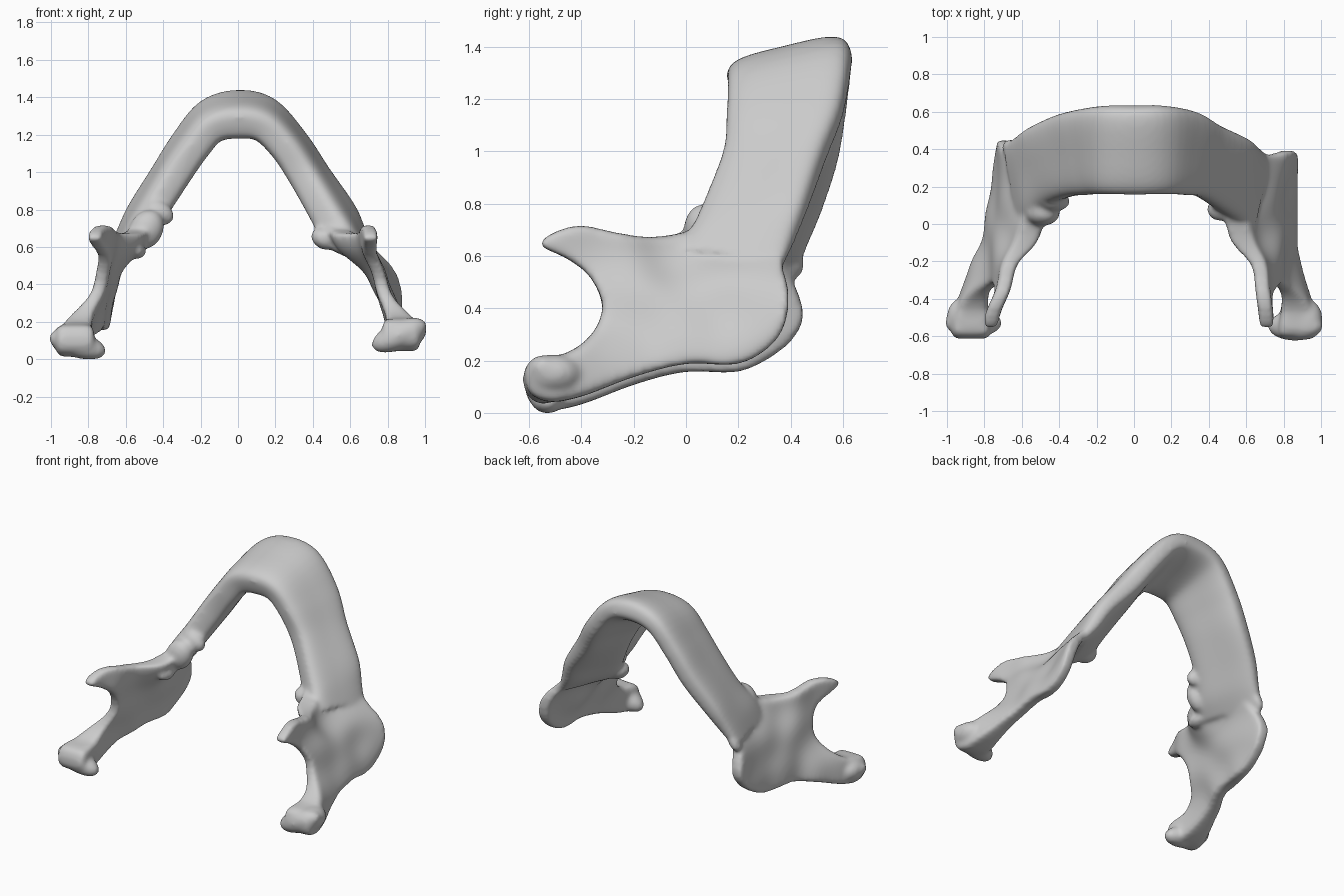
import bpy, bmesh, math
from mathutils import Vector, Matrix

if "Cube" in bpy.data.objects:
    bpy.data.objects.remove(bpy.data.objects["Cube"])


def spline(pts, n, closed=False):
    """Catmull-Rom through equal-length number tuples"""
    out, k = [], len(pts)
    pick = (lambda i: pts[i % k]) if closed else (lambda i: pts[max(0, min(k - 1, i))])
    for i in range(k if closed else k - 1):
        p = [pick(i + j) for j in (-1, 0, 1, 2)]
        for s in range(n):
            t = s / n
            out.append([0.5 * (2 * b + (c - a) * t + (2 * a - 5 * b + 4 * c - d) * t * t
                               + (3 * b - a - 3 * c + d) * t ** 3) for a, b, c, d in zip(*p)])
    if not closed:
        out.append(list(pts[-1]))
    return out


def finish(bm, name):
    bmesh.ops.recalc_face_normals(bm, faces=bm.faces)
    me = bpy.data.meshes.new(name)
    bm.to_mesh(me)
    bm.free()
    ob = bpy.data.objects.new(name, me)
    bpy.context.collection.objects.link(ob)
    return ob


def remesh(ob, voxel, factor, rounds):
    bpy.ops.object.select_all(action='DESELECT')
    bpy.context.view_layer.objects.active = ob
    ob.select_set(True)
    m = ob.modifiers.new("fuse", 'REMESH')
    m.mode, m.voxel_size = 'VOXEL', voxel
    s = ob.modifiers.new("soften", 'SMOOTH')
    s.factor, s.iterations = factor, rounds
    for name in ("fuse", "soften"):
        bpy.ops.object.modifier_apply(modifier=name)


def loft(rings, name):
    bm = bmesh.new()
    vs = [[bm.verts.new(p) for p in r] for r in rings]
    n = len(vs[0])
    for a, b in zip(vs, vs[1:]):
        for i in range(n):
            bm.faces.new((a[i], a[(i + 1) % n], b[(i + 1) % n], b[i]))
    bm.faces.new(vs[0])
    bm.faces.new(vs[-1])
    return finish(bm, name)


def power(v, e):
    return math.copysign(abs(v) ** e, v)


def blob(name, c, r, tilt=0):
    bm = bmesh.new()
    bmesh.ops.create_uvsphere(bm, u_segments=24, v_segments=16, radius=1)
    bm.transform(Matrix.Translation(c) @ Matrix.Rotation(tilt, 4, 'Y') @ Matrix.Diagonal((*r, 1)))
    return finish(bm, name)


# Body arch: tooth edge xyz, lower border xyz, thickness at both
stations = [
    (-.57, -.03, .58, -.68, .43, .56, .14, .08),
    (-.51, .04, .68, -.62, .47, .67, .21, .12),
    (-.43, .11, .81, -.55, .52, .80, .21, .15),
    (-.32, .15, .99, -.42, .58, .99, .22, .17),
    (-.22, .16, 1.13, -.31, .61, 1.17, .22, .17),
    (-.13, .165, 1.23, -.17, .63, 1.345, .23, .17),
    (0, .165, 1.255, 0, .63, 1.395, .24, .18),
    (.13, .165, 1.235, .17, .63, 1.355, .23, .17),
    (.24, .16, 1.13, .33, .60, 1.17, .22, .17),
    (.33, .15, .99, .45, .53, .99, .22, .17),
    (.43, .09, .81, .60, .46, .80, .24, .14),
    (.51, .03, .68, .66, .41, .67, .25, .12),
    (.60, -.04, .60, .71, .37, .57, .16, .08),
]
path = spline(stations, 5)
mid = [Vector([(r[i] + r[i + 3]) / 2 for i in range(3)]) for r in path]
rings = []
for k, r in enumerate(path):
    A, B = Vector(r[:3]), Vector(r[3:6])
    tan = mid[min(k + 1, len(mid) - 1)] - mid[max(k - 1, 0)]
    nrm = tan.cross(B - A).normalized()
    ring = []
    for i in range(32):
        a = 2 * math.pi * i / 32
        u, v = power(math.cos(a), .75), power(math.sin(a), .6)
        t = r[6] + (r[7] - r[6]) * (u + 1) / 2
        t *= 1 - .15 * (1 - u * u)
        ring.append(mid[k] + (B - A) / 2 * u + nrm * t / 2 * v)
    rings.append(ring)
parts = [loft(rings, "jaw_body")]

# Branch outline in y, z (coronoid, notch, condyle, angle)
outline = [(-.56, .65), (-.50, .70), (-.40, .725), (-.28, .70), (-.14, .68), (0, .70), (.08, .74),
           (.2, .76), (.34, .70), (.375, .63), (.37, .56), (.39, .49), (.385, .37), (.33, .27), (.2, .195),
           (0, .195), (-.2, .145), (-.4, .07), (-.53, .05), (-.61, .10), (-.59, .21), (-.46, .235),
           (-.36, .31), (-.32, .42), (-.37, .53), (-.46, .60)]
# Sheet controls: y, z, right x, left x, thickness
controls = [(-.52, .65, .71, .77, .08), (-.3, .64, .68, .68, .08), (-.02, .65, .57, .57, .15),
            (-.31, .42, .76, .73, .065), (-.56, .13, .87, .87, .22), (-.43, .15, .88, .87, .16),
            (-.28, .2, .85, .83, .10), (0, .24, .84, .76, .09), (.1, .45, .74, .68, .10),
            (.3, .5, .76, .67, .09), (.4, .4, .87, .70, .08), (.25, .22, .84, .72, .08),
            (.36, .70, .645, .60, .07), (-.15, .4, .77, .72, .08), (.1, .78, .48, .46, .10),
            (.25, .72, .58, .55, .08)]


def branch(side):
    left = side < 0
    pts = []
    for y, z in spline(outline, 4, True):
        if left:
            y += .06 * max(0, min(1, (y - .15) / .2)) * math.exp(-((z - .38) / .13) ** 2)
            z -= .03 * max(0, min(1, (.5 - z) / .25))
        pts.append((y, z))
    # flat slab, later bent sideways onto the sheet controls
    bm = bmesh.new()
    f = bm.faces.new([bm.verts.new((-.05, y, z)) for y, z in pts])
    ext = bmesh.ops.extrude_face_region(bm, geom=[f])
    moved = [v for v in ext['geom'] if isinstance(v, bmesh.types.BMVert)]
    bmesh.ops.translate(bm, verts=moved, vec=(.1, 0, 0))
    bmesh.ops.holes_fill(bm, edges=[e for e in bm.edges if e.is_boundary], sides=0)
    bmesh.ops.triangulate(bm, faces=bm.faces)
    ob = finish(bm, "left_branch" if left else "right_branch")
    remesh(ob, .013, .5, 5)
    for v in ob.data.vertices:
        x, y, z = v.co
        w = [math.exp(-((y - c[0]) ** 2 + (z - c[1]) ** 2) / (2 * .1 ** 2)) + 1e-9 for c in controls]
        s = sum(w)
        cx = sum(a * c[3 if left else 2] for a, c in zip(w, controls)) / s
        th = sum(a * c[4] for a, c in zip(w, controls)) / s
        v.co.x = side * (cx + x * th / .1)
    if left:
        ob.data.flip_normals()
    return ob


parts += [branch(1), branch(-1)]

# Condyle heads, wide in x and tilted
parts += [blob("right_condyle", (.862, -.545, .135), (.16, .08, .075), -.42),
          blob("right_condyle_end", (.925, -.51, .155), (.085, .11, .075), -.4),
          blob("left_condyle", (-.858, -.53, .085), (.16, .075, .07), .28),
          blob("left_condyle_end", (-.918, -.5, .11), (.085, .105, .075), .3)]

# Bony ledges behind the tooth row
for c, r in [((.46, .08, .65), (.075, .065, .055)), ((-.42, .12, .79), (.085, .05, .06)),
             ((-.49, .06, .70), (.09, .07, .11)), ((-.54, -.02, .59), (.05, .08, .045)),
             ((-.66, .41, .58), (.035, .045, .07))]:
    parts.append(blob("bone_ledge", c, r, .5))

# Fuse everything into one bone
bpy.ops.object.select_all(action='DESELECT')
for p in parts:
    p.select_set(True)
jaw = bpy.context.view_layer.objects.active = parts[0]
bpy.ops.object.join()
jaw.name = "jawbone"
remesh(jaw, .013, .5, 12)
low = min(v.co.z for v in jaw.data.vertices)
for v in jaw.data.vertices:
    v.co.z -= low
bpy.ops.object.shade_smooth()
